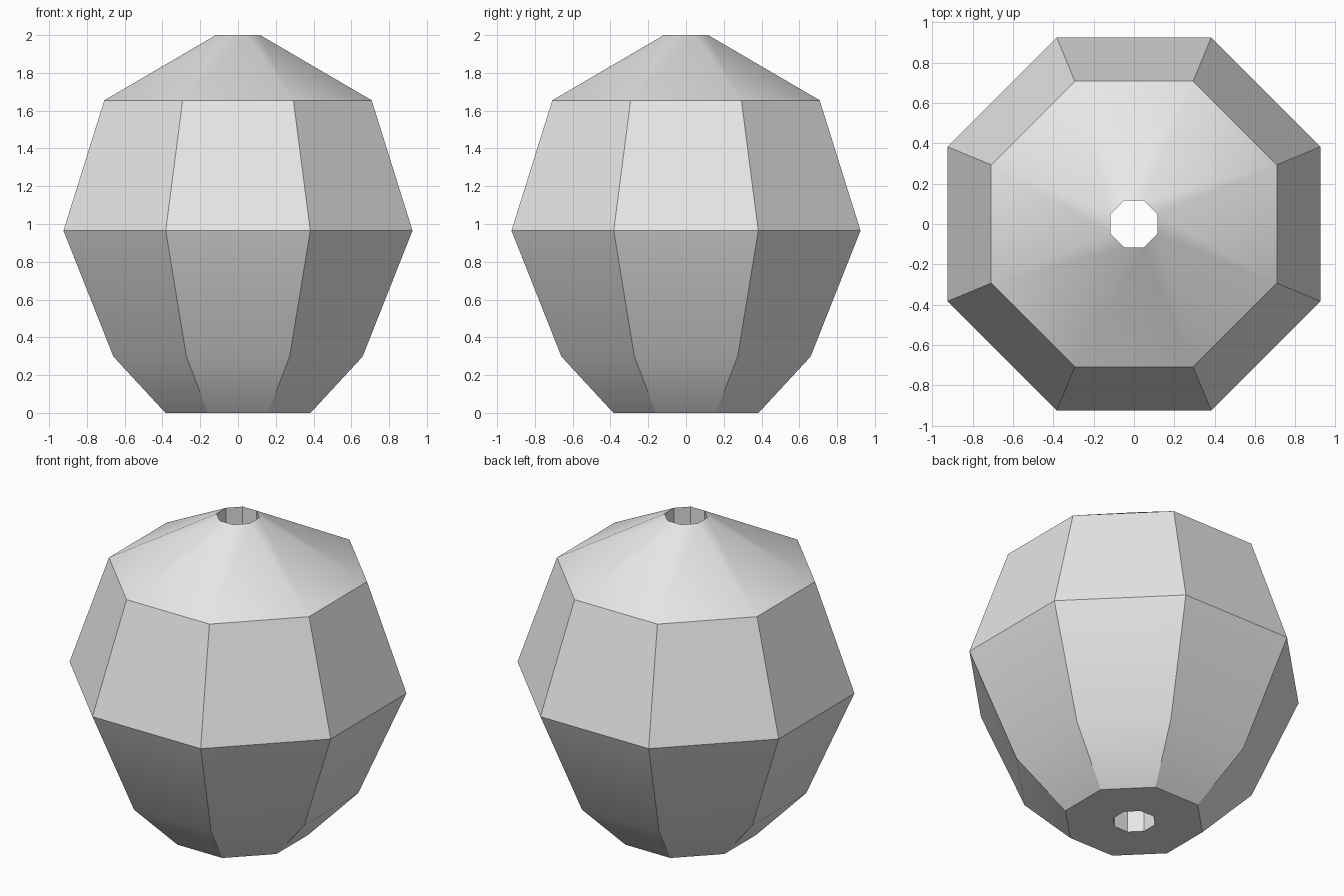
import bpy, bmesh, math

cube = bpy.data.objects.get("Cube")
if cube:
    bpy.data.objects.remove(cube, do_unlink=True)

SIDES = 8

# Plain grey material
grey = bpy.data.materials.new("plain_grey")
grey.use_nodes = True
colour = (0.8, 0.8, 0.8, 1.0)
grey.diffuse_color = colour
for node in grey.node_tree.nodes:
    if node.type == 'BSDF_PRINCIPLED':
        node.inputs["Base Color"].default_value = colour


def lathe(name, profile, material):
    """Turn a closed (radius, height) profile into a faceted ring solid."""
    bm = bmesh.new()
    rings = []
    for radius, z in profile:
        ring = []
        for s in range(SIDES):
            a = 2 * math.pi * (s + 0.5) / SIDES
            ring.append(bm.verts.new((radius * math.cos(a), radius * math.sin(a), z)))
        rings.append(ring)
    for i, low in enumerate(rings):
        high = rings[(i + 1) % len(rings)]
        for s in range(SIDES):
            t = (s + 1) % SIDES
            bm.faces.new((low[s], low[t], high[t], high[s]))
    mesh = bpy.data.meshes.new(name)
    bm.to_mesh(mesh)
    bm.free()
    mesh.materials.append(material)
    obj = bpy.data.objects.new(name, mesh)
    bpy.context.collection.objects.link(obj)
    return obj


# Bead body: bottom rim, belly, shoulder and cone, closed by the bore
hole = 0.127
bead = lathe("bead_body", [
    (hole, 0.0),
    (0.416, 0.0),
    (0.714, 0.298),
    (1.0, 0.965),
    (0.766, 1.655),
    (hole, 2.0),
], grey)

# Smooth the shallow edges, keep the facets crisp
bpy.ops.object.select_all(action='DESELECT')
bead.select_set(True)
bpy.context.view_layer.objects.active = bead
bpy.ops.object.shade_smooth_by_angle(angle=math.radians(30))
